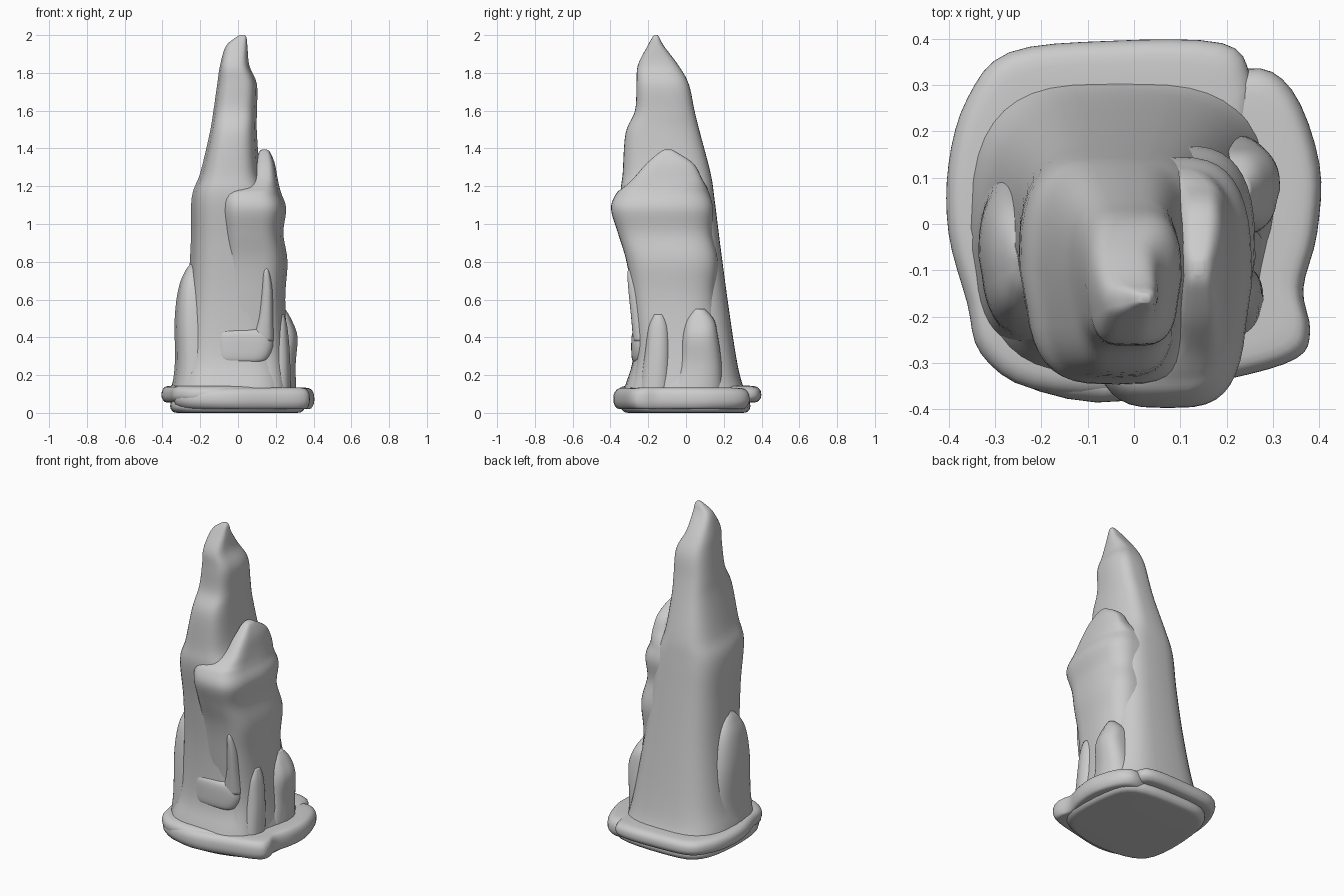
import bpy, math


def catmull(a, b, c, d, t):
    return tuple(0.5 * (2*q + (r-p)*t + (2*p-5*q+4*r-s)*t*t + (3*q-p-3*r+s)*t**3)
                 for p, q, r, s in zip(a, b, c, d))


def smooth_path(pts, steps, closed=False):
    n, out = len(pts), []
    get = (lambda i: pts[i % n]) if closed else (lambda i: pts[max(0, min(n-1, i))])
    for i in range(n if closed else n-1):
        for k in range(steps):
            out.append(catmull(get(i-1), get(i), get(i+1), get(i+2), k/steps))
    if not closed:
        out.append(tuple(pts[-1]))
    return out


def loft(name, rings):
    n = len(rings[0])
    verts = [p for r in rings for p in r]
    faces = [tuple(range(n))[::-1]]
    for i in range(len(rings)-1):
        for j in range(n):
            k = (j+1) % n
            faces.append((i*n+j, i*n+k, (i+1)*n+k, (i+1)*n+j))
    faces.append(tuple(range(len(verts)-n, len(verts))))
    me = bpy.data.meshes.new(name)
    me.from_pydata(verts, [], faces)
    ob = bpy.data.objects.new(name, me)
    bpy.context.collection.objects.link(ob)
    for p in me.polygons:
        p.use_smooth = True
    return ob


def spire(name, rows, power=3.4, n=40):
    """Rows are z, x min, x max, y min, y max; sections are rounded boxes."""
    rings = []
    for z, x0, x1, y0, y1 in smooth_path(rows, 5):
        ring = []
        for j in range(n):
            a = 2*math.pi*j/n
            c, s = math.cos(a), math.sin(a)
            u = math.copysign(abs(c)**(2/power), c)
            v = math.copysign(abs(s)**(2/power), s)
            # sections narrow slightly toward the front
            x = (x0+x1)/2 + (x1-x0)/2*u*(0.95+0.05*v if v < 0 else 1-0.07*v*v)
            ring.append((x, (y0+y1)/2 + (y1-y0)/2*v, z))
        rings.append(ring)
    return loft(name, rings)


def slab(name, outline, z0, z1):
    pts = smooth_path(outline, 4, True)
    cx = sum(p[0] for p in pts)/len(pts)
    cy = sum(p[1] for p in pts)/len(pts)
    prof = smooth_path([(0.86, 0), (0.94, 0.04), (0.99, 0.25), (1, 0.5),
                        (0.98, 0.76), (0.91, 0.95), (0.75, 1)], 3)
    return loft(name, [[(cx+(x-cx)*s, cy+(y-cy)*s, z0+(z1-z0)*h) for x, y in pts]
                       for s, h in prof])


# Main tall spire
spire("main_spire", [
    (0.06, -0.37, 0.31, -0.35, 0.35), (0.15, -0.35, 0.29, -0.32, 0.30),
    (0.3, -0.31, 0.26, -0.28, 0.265), (0.6, -0.27, 0.22, -0.28, 0.22),
    (0.9, -0.25, 0.19, -0.31, 0.18), (1.14, -0.245, 0.17, -0.345, 0.15),
    (1.27, -0.2, 0.12, -0.335, 0.13), (1.48, -0.15, 0.10, -0.32, 0.075),
    (1.6, -0.13, 0.10, -0.27, 0.045), (1.74, -0.11, 0.10, -0.262, 0.015),
    (1.84, -0.095, 0.06, -0.255, -0.04), (1.94, -0.065, 0.05, -0.205, -0.115),
    (1.985, -0.015, 0.045, -0.18, -0.14), (2.0, 0.01, 0.035, -0.17, -0.15)])

# Second spire at the front right
spire("side_spire", [
    (0.08, -0.1, 0.29, -0.31, 0.22), (0.3, -0.1, 0.265, -0.26, 0.2),
    (0.6, -0.1, 0.25, -0.285, 0.16), (0.8, -0.1, 0.262, -0.315, 0.17),
    (0.95, -0.1, 0.24, -0.36, 0.14), (1.08, -0.11, 0.255, -0.397, 0.145),
    (1.16, -0.1, 0.23, -0.37, 0.125), (1.195, -0.03, 0.22, -0.33, 0.11),
    (1.24, 0.06, 0.21, -0.28, 0.085), (1.32, 0.09, 0.195, -0.21, 0.04),
    (1.38, 0.11, 0.17, -0.14, -0.05), (1.395, 0.13, 0.15, -0.11, -0.08)])

# Buttresses and fins hugging the lower shaft
spire("left_buttress", [
    (0.08, -0.36, -0.1, -0.26, 0.16), (0.25, -0.335, -0.1, -0.25, 0.13),
    (0.5, -0.335, -0.12, -0.23, 0.09), (0.66, -0.315, -0.15, -0.2, 0.05),
    (0.75, -0.28, -0.18, -0.15, 0.0), (0.79, -0.25, -0.2, -0.1, -0.05)], 2.8)
spire("right_buttress", [
    (0.08, 0.05, 0.31, -0.12, 0.2), (0.25, 0.1, 0.305, -0.04, 0.19),
    (0.4, 0.12, 0.315, -0.02, 0.17), (0.49, 0.14, 0.285, 0.0, 0.15),
    (0.55, 0.18, 0.25, 0.04, 0.1)], 2.8)
spire("right_fin", [
    (0.1, 0.1, 0.28, -0.25, -0.08), (0.3, 0.12, 0.275, -0.22, -0.08),
    (0.45, 0.15, 0.262, -0.2, -0.09), (0.52, 0.2, 0.245, -0.17, -0.12)], 2.6)
spire("front_fin", [
    (0.38, 0.06, 0.195, -0.28, -0.15), (0.5, 0.1, 0.19, -0.29, -0.17),
    (0.65, 0.12, 0.185, -0.305, -0.2), (0.74, 0.13, 0.17, -0.31, -0.24),
    (0.77, 0.145, 0.155, -0.3, -0.27)], 2.6)
spire("front_ledge", [
    (0.26, -0.1, 0.12, -0.26, -0.1), (0.28, -0.13, 0.17, -0.285, -0.1),
    (0.35, -0.135, 0.2, -0.29, -0.1), (0.42, -0.13, 0.195, -0.285, -0.1),
    (0.45, -0.1, 0.16, -0.26, -0.1)], 4)

# Overlapping rounded slabs of the base
slab("base_slab_left", [
    (-.40, .13), (-.36, .27), (-.27, .37), (-.05, .395), (.19, .39), (.25, .32),
    (.25, .2), (.2, -.25), (.0, -.36), (-.22, -.355), (-.33, -.28), (-.36, -.17),
    (-.40, -.02)][::-1], 0.055, 0.145)
slab("base_slab_right", [
    (.395, -.02), (.40, .13), (.34, .29), (.24, .335), (.05, .25), (-.2, .1),
    (-.33, -.15), (-.3, -.31), (-.08, -.385), (.2, -.335), (.35, -.29),
    (.38, -.23), (.365, -.14)][::-1], 0.02, 0.135)
slab("foot", [
    (.33, -.2), (.34, .15), (.25, .31), (-.05, .34), (-.27, .3), (-.35, .1),
    (-.34, -.22), (-.2, -.33), (.1, -.33)][::-1], 0.0, 0.08)

# Outward normals on every part
import bmesh
for ob in bpy.data.objects:
    bm = bmesh.new()
    bm.from_mesh(ob.data)
    bmesh.ops.recalc_face_normals(bm, faces=bm.faces)
    bm.to_mesh(ob.data)
    bm.free()
